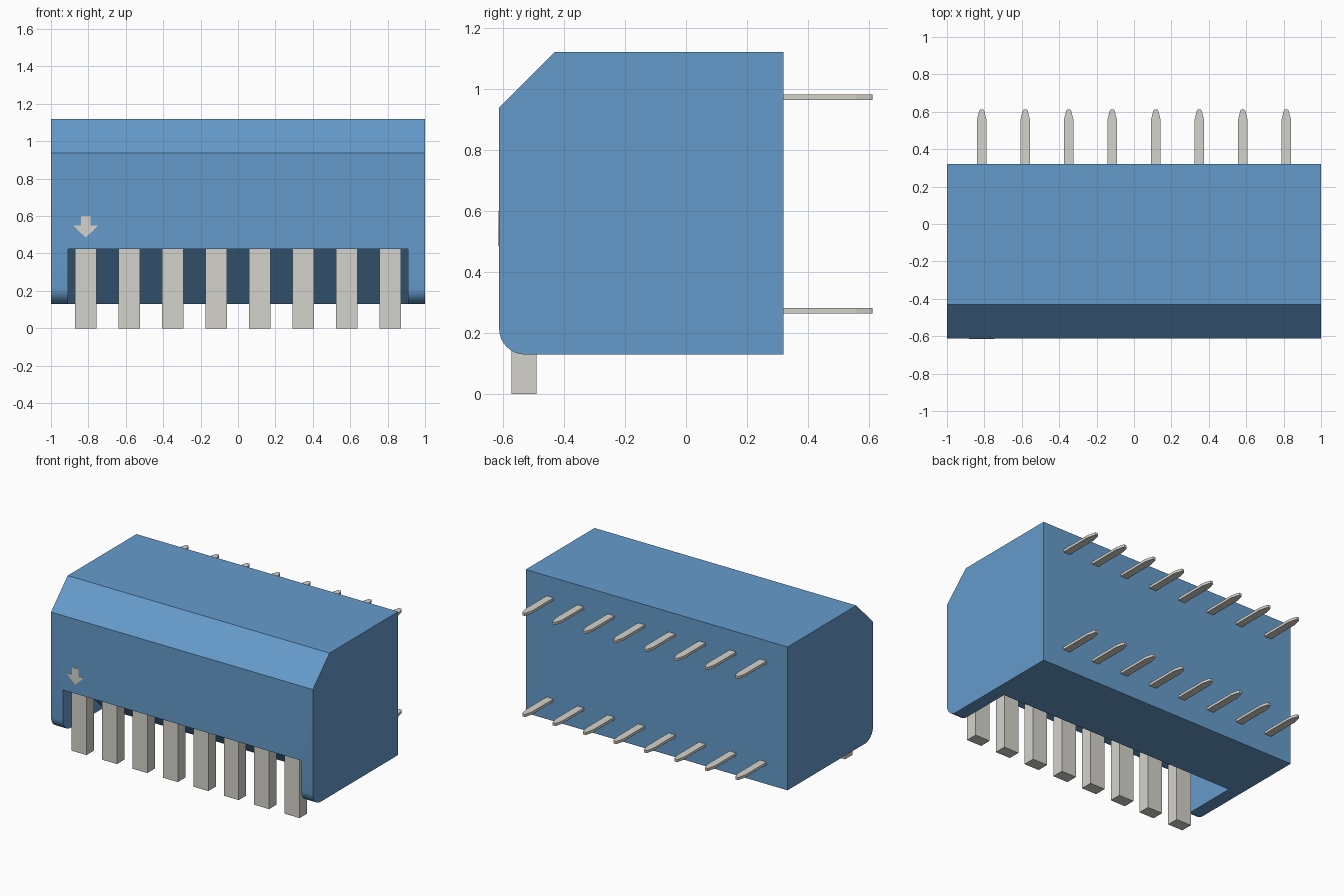
import bpy, bmesh
from math import sin, cos, pi, radians

if "Cube" in bpy.data.objects:
    bpy.data.objects.remove(bpy.data.objects["Cube"])

PITCH = 0.2326
COLUMNS = [(i - 3.5) * PITCH for i in range(8)]


def material(name, color):
    m = bpy.data.materials.new(name)
    m.diffuse_color = color
    m.use_nodes = True
    m.node_tree.nodes["Principled BSDF"].inputs["Base Color"].default_value = m.diffuse_color
    return m


BLUE = material("blue_plastic", (0.13, 0.33, 0.6, 1))
PALE = material("pale_grey", (0.66, 0.65, 0.6, 1))


def prism(name, points, offset, mat=None):
    """Extrude a closed 3D outline along offset."""
    bm = bmesh.new()
    face = bm.faces.new([bm.verts.new(p) for p in points])
    new = bmesh.ops.extrude_face_region(bm, geom=[face])["geom"]
    bmesh.ops.translate(bm, vec=offset,
                        verts=[g for g in new if isinstance(g, bmesh.types.BMVert)])
    bmesh.ops.recalc_face_normals(bm, faces=bm.faces)
    mesh = bpy.data.meshes.new(name)
    bm.to_mesh(mesh)
    bm.free()
    ob = bpy.data.objects.new(name, mesh)
    bpy.context.collection.objects.link(ob)
    if mat:
        mesh.materials.append(mat)
    return ob


# housing: side profile with chamfered top front and rounded bottom front
R = 0.085
profile = [(0.32, 0.13), (0.32, 1.12), (-0.43, 1.12), (-0.612, 0.938)]
for i in range(9):
    a = pi + i / 8 * pi / 2
    profile.append((-0.612 + R + R * cos(a), 0.13 + R + R * sin(a)))
housing = prism("housing", [(-1, y, z) for y, z in profile], (2, 0, 0), BLUE)

# lever recess: cut from the lower front, with a sloping back wall
recess = [(-0.7, 0.424), (-0.464, 0.424), (-0.12, 0.08), (-0.7, 0.08)]
cutter = prism("recess_cutter", [(-0.91, y, z) for y, z in recess], (1.82, 0, 0), BLUE)
cutter.hide_render = True
mod = housing.modifiers.new("recess", "BOOLEAN")
mod.operation = "DIFFERENCE"
mod.solver = "EXACT"
mod.object = cutter
bpy.context.view_layer.objects.active = housing
housing.select_set(True)
bpy.ops.object.modifier_apply(modifier=mod.name)
bpy.data.objects.remove(cutter)
bpy.ops.object.shade_smooth_by_angle(angle=radians(30))

# levers hanging from the recess, and two rows of tapered pins at the back
for n, x in enumerate(COLUMNS, 1):
    w = 0.057
    prism(f"lever_{n}", [(x - w, -0.572, 0), (x + w, -0.572, 0),
                         (x + w, -0.49, 0), (x - w, -0.49, 0)], (0, 0, 0.43), PALE)
    half = [(0.026, 0.3), (0.026, 0.555), (0.014, 0.603), (0.009, 0.611)]
    for row, z in (("lower", 0.274), ("upper", 0.972)):
        outline = [(x + d, y, z - 0.009) for d, y in half]
        outline += [(x - d, y, z - 0.009) for d, y in reversed(half)]
        prism(f"{row}_pin_{n}", outline, (0, 0, 0.018), PALE)

# printed arrow above the first lever
side = [(0.025, 0.6), (0.025, 0.55), (0.068, 0.55)]
arrow = [(d, z) for d, z in side] + [(0, 0.485)] + [(-d, z) for d, z in reversed(side)]
prism("arrow_mark", [(COLUMNS[0] + d, -0.614, z) for d, z in arrow], (0, 0.006, 0), PALE)
